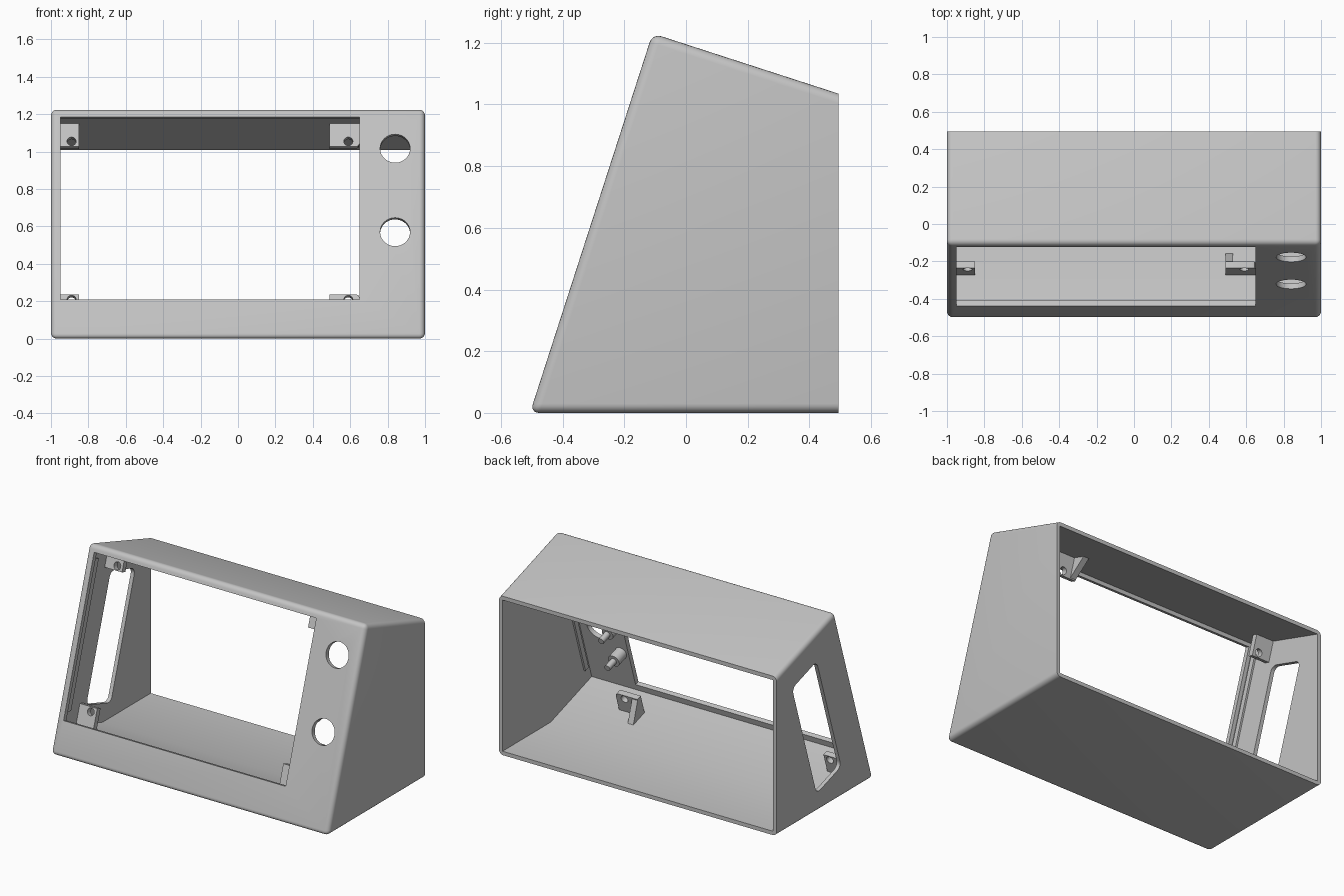
import bpy, bmesh, math
from mathutils import Matrix, Vector

if "Cube" in bpy.data.objects:
    bpy.data.objects.remove(bpy.data.objects["Cube"])

grey = bpy.data.materials.new("light grey plastic")
grey.use_nodes = True
colour = (0.55, 0.55, 0.55, 1)
grey.diffuse_color = colour
grey.node_tree.nodes["Principled BSDF"].inputs["Base Color"].default_value = colour

# Leaning frame of the front panel: x across, d into the case, u up the panel
TILT = math.radians(17.9)
LEAN = Matrix.Translation((0, -0.506, 0)) @ Matrix.Rotation(-TILT, 4, "X")
WALL = 0.025
INNER_X = 1 - WALL
RAMP, CEILING, HEIGHT = 0.179, 1.268, 1.293


def lean(d, u):
    p = LEAN @ Vector((0, d, u))
    return p.y, p.z


def prism(name, points, low, high, axis="x", matrix=LEAN, bevel=0):
    """Extrude an outline along x (outline in d, u) or along d (outline in x, u)."""
    bm = bmesh.new()
    rings = []
    for t in (low, high):
        rings.append([bm.verts.new((t, a, b) if axis == "x" else (a, t, b)) for a, b in points])
    for ring in rings:
        bm.faces.new(ring)
    n = len(points)
    for i in range(n):
        j = (i + 1) % n
        bm.faces.new((rings[0][i], rings[0][j], rings[1][j], rings[1][i]))
    bmesh.ops.recalc_face_normals(bm, faces=bm.faces)
    if bevel:
        back = max(v.co.y for v in bm.verts)
        edges = [e for e in bm.edges if min(v.co.y for v in e.verts) < back - 0.001]
        bmesh.ops.bevel(bm, geom=edges, offset=bevel, segments=5, profile=0.5, affect="EDGES")
    bm.transform(matrix)
    mesh = bpy.data.meshes.new(name)
    bm.to_mesh(mesh)
    bm.free()
    mesh.materials.append(grey)
    obj = bpy.data.objects.new(name, mesh)
    bpy.context.collection.objects.link(obj)
    return obj


def rect(a0, a1, b0, b1):
    return [(a0, b0), (a1, b0), (a1, b1), (a0, b1)]


def circle(a, b, r, n=32):
    return [(a + r * math.cos(i * math.tau / n), b + r * math.sin(i * math.tau / n)) for i in range(n)]


def rounded(a0, a1, b0, b1, r, steps=6):
    pts = []
    centres = [(a1 - r, b1 - r), (a0 + r, b1 - r), (a0 + r, b0 + r), (a1 - r, b0 + r)]
    for k, (a, b) in enumerate(centres):
        for i in range(steps + 1):
            ang = (k + i / steps) * math.pi / 2
            pts.append((a + r * math.cos(ang), b + r * math.sin(ang)))
    return pts


def cut(obj, cutter):
    cutter.hide_render = True
    mod = obj.modifiers.new("cut", "BOOLEAN")
    mod.operation = "DIFFERENCE"
    mod.solver = "EXACT"
    mod.object = cutter
    bpy.context.view_layer.objects.active = obj
    bpy.ops.object.modifier_apply(modifier=mod.name)
    bpy.data.objects.remove(cutter)


def finish(obj):
    bpy.ops.object.select_all(action="DESELECT")
    obj.select_set(True)
    bpy.context.view_layer.objects.active = obj
    bpy.ops.object.shade_smooth_by_angle(angle=math.radians(30))


# Case shell: rounded wedge, hollow and open at the back
flat = Matrix.Identity(4)
outline = [(-0.506, 0), (0.495, 0), (0.495, 1.035), lean(0, HEIGHT)]
case = prism("case_shell", outline, -1, 1, matrix=flat, bevel=0.03)
far_y, far_z = lean(1.2, CEILING)
hollow = [(0, WALL), (far_y, WALL), (far_y, far_z), lean(0.03, CEILING), lean(0.03, RAMP)]
cut(case, prism("hollow_cutter", hollow, -INNER_X, INNER_X, matrix=flat))

# Screen window, two round control holes and the side opening
cut(case, prism("window_cutter", rect(-0.95, 0.65, 0.22, 1.245), -0.1, 0.1, "d"))
for u in (0.599, 1.068):
    cut(case, prism("hole_cutter", circle(0.84, u, 0.08, 48), -0.1, 0.1, "d"))
cut(case, prism("side_cutter", rounded(0.26, 0.525, 0.295, 1.115, 0.04), -1.1, -0.9))
finish(case)

# Screen mounting tabs, one at each window corner
TAB_D0, TAB_D1, TAB_H = 0.186, 0.222, 0.13
for level, base, sign in (("lower", RAMP, 1), ("upper", CEILING, -1)):
    root, tip = base - sign * 0.006, base + sign * TAB_H
    hole_u = base + sign * 0.1
    for side, x0, x1, hole_x in (("right", -0.98, -0.85, -0.89), ("left", 0.49, 0.65, 0.59)):
        corner = [(x1, tip)]
        if side == "left":
            corner = [(x1, tip - sign * 0.02), (x1 - 0.006, tip - sign * 0.006), (x1 - 0.02, tip)]
        tab = prism(f"{level}_{side}_tab", [(x0, root), (x1, root)] + corner + [(x0, tip)],
                    TAB_D0, TAB_D1, "d")
        cut(tab, prism("screw_cutter", circle(hole_x, hole_u, 0.024, 24), 0.1, 0.3, "d"))
        finish(tab)
    # Triangular brace behind the free-standing tab
    prism(f"{level}_left_brace", [(TAB_D1 - 0.005, root), (TAB_D1 + 0.09, root),
                                  (TAB_D1 - 0.005, tip)], 0.49, 0.53)

# Thin rails on the side walls, parallel to the front panel
for side, s in (("right", -1), ("left", 1)):
    low, high = sorted((s * (INNER_X - 0.012), s * (INNER_X + 0.005)))
    prism(f"{side}_wall_rail", rect(0.05, 0.085, 0.27, 1.2), low, high)

# Stepped posts behind the control panel
for i, u in enumerate((0.45, 0.66)):
    finish(prism(f"post_base_{i + 1}", circle(0.705, u, 0.04), 0.025, 0.11, "d"))
    finish(prism(f"post_pin_{i + 1}", circle(0.705, u, 0.02, 24), 0.1, 0.18, "d"))
